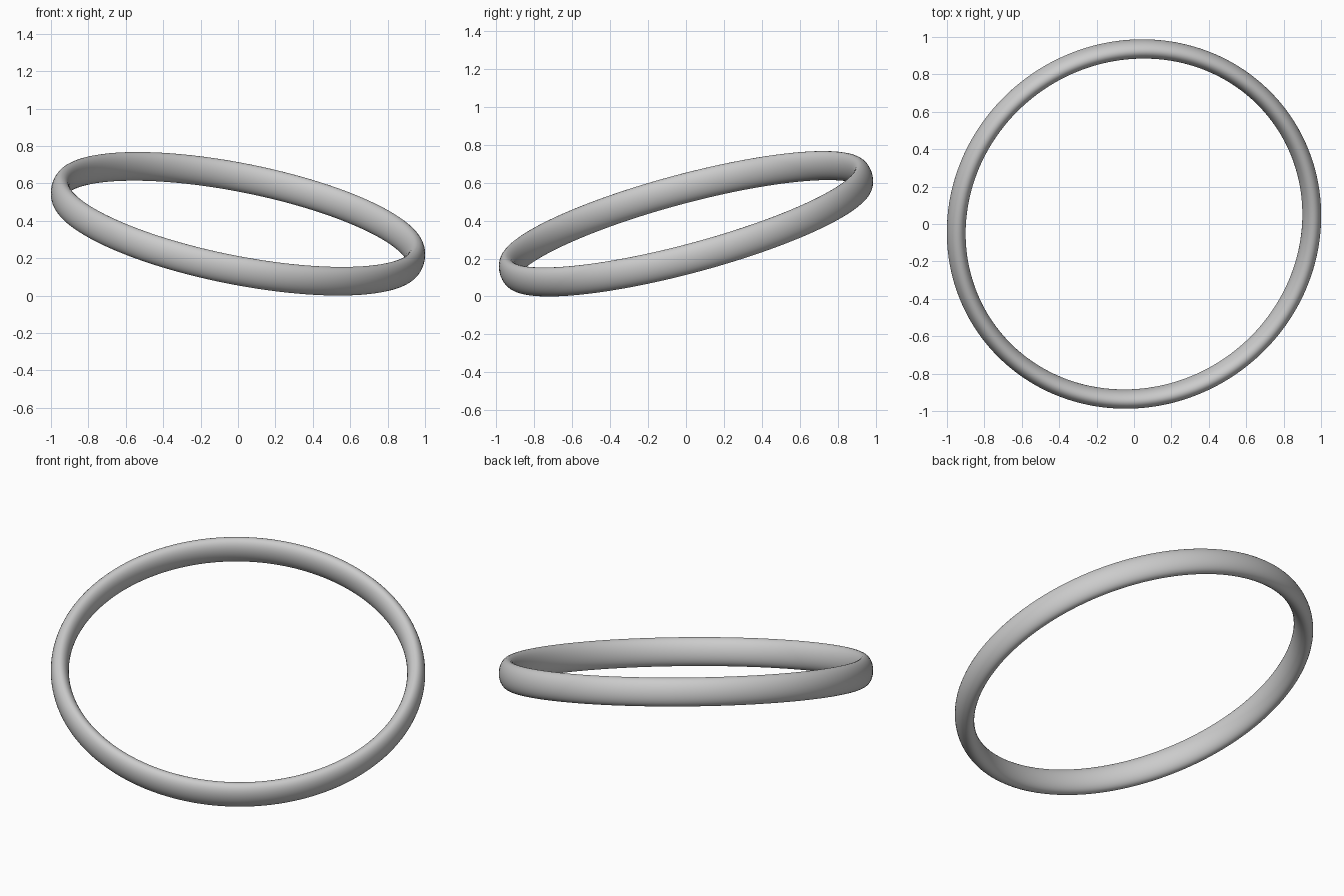
import bpy
from math import radians
from mathutils import Matrix

if "Cube" in bpy.data.objects:
    bpy.data.objects.remove(bpy.data.objects["Cube"])

# Slim ring with an oval cross-section (taller than it is thick)
MAJOR, HALF_THICK, HALF_HEIGHT = 0.968, 0.049, 0.079
TILT, UPHILL = radians(18.5), radians(126.6)

bpy.ops.mesh.primitive_torus_add(major_radius=MAJOR, minor_radius=HALF_THICK,
                                 major_segments=160, minor_segments=32)
ring = bpy.context.object
ring.name = "tilted_ring"

# Stretch the section, lean the ring towards the back left, lift to the ground
stretch = Matrix.Diagonal((1, 1, HALF_HEIGHT / HALF_THICK, 1))
lean = Matrix.Rotation(UPHILL, 4, 'Z') @ Matrix.Rotation(-TILT, 4, 'Y')
ring.data.transform(lean @ stretch)
low = min(v.co.z for v in ring.data.vertices)
ring.data.transform(Matrix.Translation((0, 0, -low)))
bpy.ops.object.shade_smooth()
